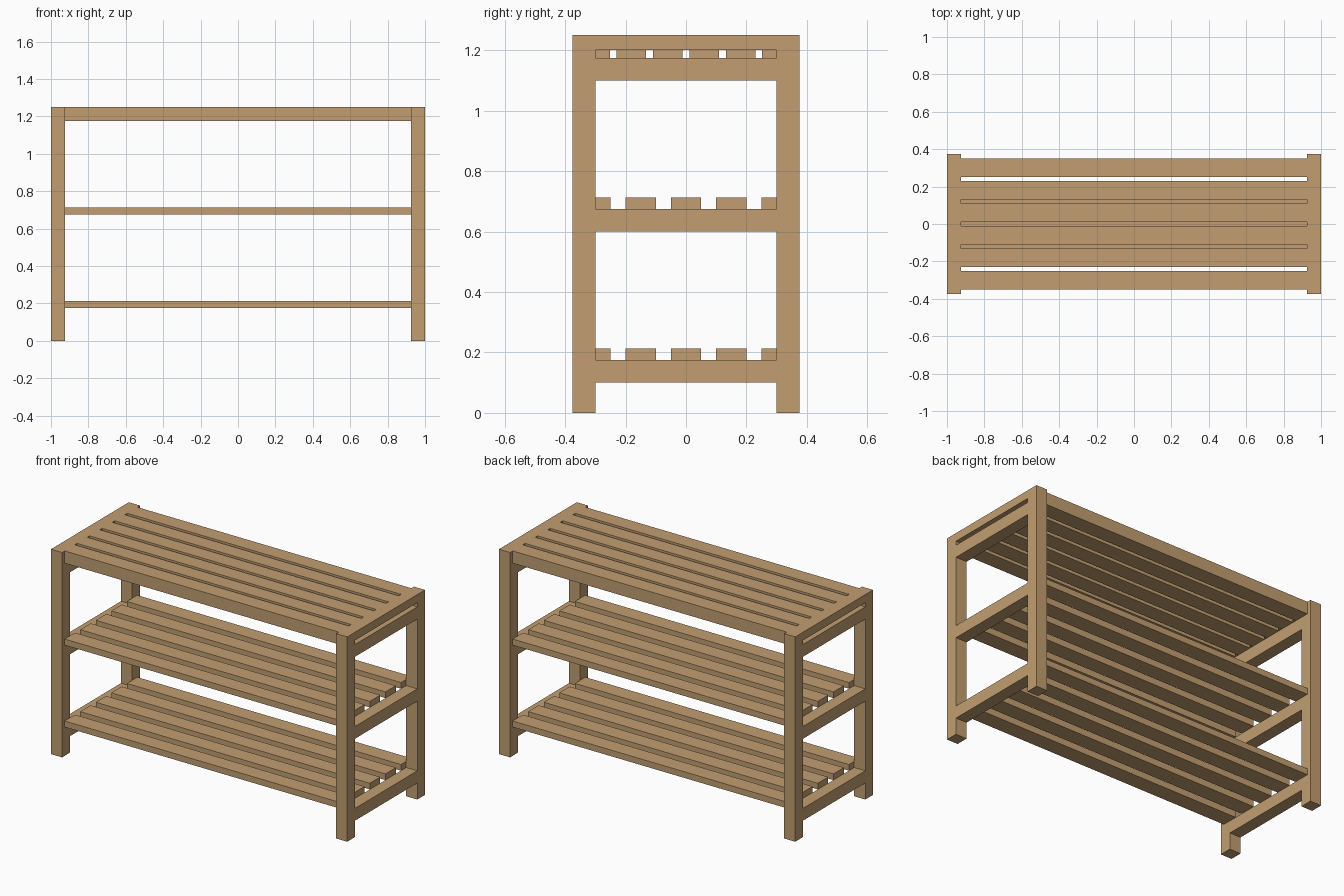
import bpy
import bmesh

cube = bpy.data.objects.get("Cube")
if cube:
    bpy.data.objects.remove(cube, do_unlink=True)

# One warm wood colour
wood = bpy.data.materials.new("light_wood")
wood.use_nodes = True
color = (0.54, 0.345, 0.165, 1)
wood.diffuse_color = color
wood.node_tree.nodes["Principled BSDF"].inputs["Base Color"].default_value = color

POST = 0.075      # square post thickness
DEPTH = 0.375     # half depth of the bench
INNER = 1 - POST  # inner face of each side frame


def finish(name, bm):
    bmesh.ops.recalc_face_normals(bm, faces=bm.faces)
    mesh = bpy.data.meshes.new(name)
    bm.to_mesh(mesh)
    bm.free()
    mesh.materials.append(wood)
    obj = bpy.data.objects.new(name, mesh)
    bpy.context.collection.objects.link(obj)
    return obj


def slat(name, y, width, bottom, top):
    bm = bmesh.new()
    bmesh.ops.create_cube(bm, size=1)
    bmesh.ops.scale(bm, vec=(2 * INNER, width, top - bottom), verts=bm.verts)
    bmesh.ops.translate(bm, vec=(0, y, (bottom + top) / 2), verts=bm.verts)
    finish(name, bm)


def side_frame(name, x):
    """Two posts joined by flush rails, with a narrow slot in the top rail."""
    ys = [-DEPTH, POST - DEPTH, DEPTH - POST, DEPTH]
    zs = [0, 0.1, 0.175, 0.6, 0.675, 1.1, 1.175, 1.2, 1.25]
    bm = bmesh.new()
    for j in range(len(zs) - 1):
        for i in range(3):
            # Posts are solid; between them every second cell is a rail
            if i == 1 and j % 2 == 0:
                continue
            corners = [(ys[i], zs[j]), (ys[i + 1], zs[j]),
                       (ys[i + 1], zs[j + 1]), (ys[i], zs[j + 1])]
            bm.faces.new([bm.verts.new((x, y, z)) for y, z in corners])
    bmesh.ops.remove_doubles(bm, verts=bm.verts, dist=0.001)
    grown = bmesh.ops.extrude_face_region(bm, geom=bm.faces[:])["geom"]
    bmesh.ops.translate(bm, vec=(POST, 0, 0),
                        verts=[v for v in grown if isinstance(v, bmesh.types.BMVert)])
    finish(name, bm)


side_frame("left_side_frame", INNER)
side_frame("right_side_frame", -1)

# Seat: six thick, closely spaced slats
seat_gap = 0.0225
seat_width = (0.7 - 5 * seat_gap) / 6
for i in range(6):
    y = (i - 2.5) * (seat_width + seat_gap)
    slat(f"seat_slat_{i + 1}", y, seat_width, 1.175, 1.25)

# Two shelves: five thin slats resting level with the rail tops
for shelf, bottom in (("lower", 0.175), ("middle", 0.675)):
    for i in range(5):
        slat(f"{shelf}_shelf_slat_{i + 1}", (i - 2) * 0.15, 0.1, bottom, bottom + 0.0375)
